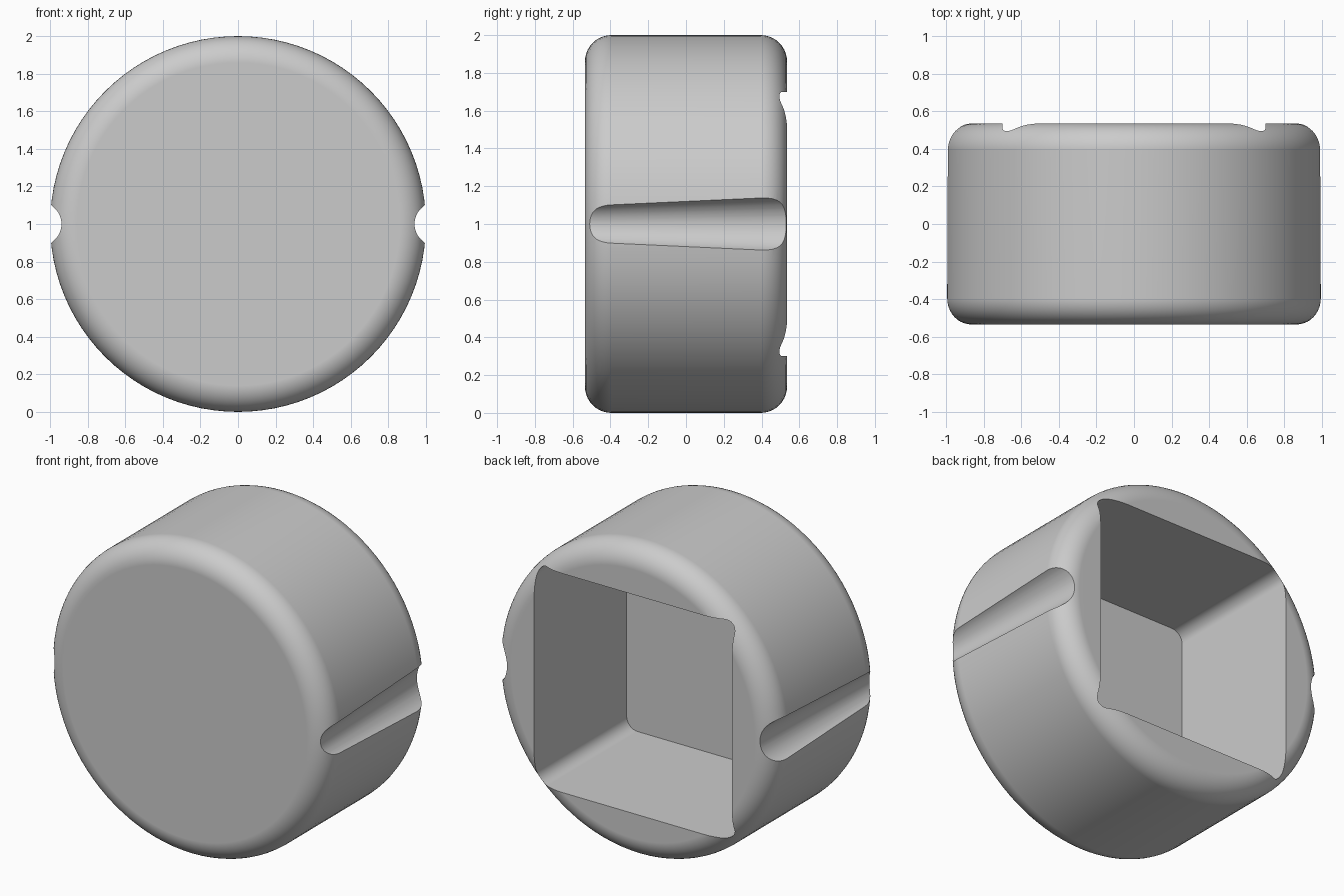
import bpy
import math

RADIUS, HALF_DEPTH, FILLET = 1.0, 0.535, 0.14
cube = bpy.data.objects.get("Cube")
if cube:
    bpy.data.objects.remove(cube)

grey = bpy.data.materials.new("light grey")
grey.use_nodes = True
colour = (0.6, 0.6, 0.6, 1)
grey.diffuse_color = colour
grey.node_tree.nodes["Principled BSDF"].inputs["Base Color"].default_value = colour


def apply_all(obj):
    bpy.context.view_layer.objects.active = obj
    for mod in list(obj.modifiers):
        bpy.ops.object.modifier_apply(modifier=mod.name)


def bake(obj):
    """Put the object's rotation and scale into its mesh."""
    bpy.ops.object.transform_apply(location=False, rotation=True, scale=True)
    obj.data.materials.append(grey)


def cone_along_y(name, location, front_radius, back_radius, length, sides):
    bpy.ops.mesh.primitive_cone_add(
        vertices=sides, radius1=front_radius, radius2=back_radius, depth=length,
        location=location, rotation=(-math.pi / 2, 0, 0))
    obj = bpy.context.object
    obj.name = name
    bake(obj)
    return obj


def round_edges(obj, width, segments, wanted):
    """Bevel only the edges picked by the rule."""
    weights = obj.data.attributes.new("bevel_weight_edge", "FLOAT", "EDGE")
    for edge in obj.data.edges:
        a, b = (obj.data.vertices[i].co for i in edge.vertices)
        weights.data[edge.index].value = float(wanted(a, b))
    mod = obj.modifiers.new("round", "BEVEL")
    mod.limit_method = "WEIGHT"
    mod.width = width
    mod.segments = segments
    apply_all(obj)


# Round body with filleted rims
body = cone_along_y("body", (0, 0, RADIUS), RADIUS, RADIUS, 2 * HALF_DEPTH, 96)
round_edges(body, FILLET, 10, lambda a, b: abs(a.y - b.y) < 0.01)

# Square pocket with rounded upright corners, open at the back
floor_y, mouth_y = -0.40, 0.8
bpy.ops.mesh.primitive_cube_add(size=1, location=(0, (floor_y + mouth_y) / 2, RADIUS))
pocket = bpy.context.object
pocket.name = "pocket_cutter"
pocket.scale = (1.4, mouth_y - floor_y, 1.4)
bake(pocket)
round_edges(pocket, 0.077, 8, lambda a, b: abs(a.y - b.y) > 0.1)

# Tapered grip grooves, wider toward the back
cutters = [pocket]
for side, x in (("left", 1.051), ("right", -1.051)):
    cutters.append(cone_along_y(side + "_groove_cutter", (x, 0, RADIUS), 0.103, 0.164, 1.4, 48))

for cutter in cutters:
    mod = body.modifiers.new("cut", "BOOLEAN")
    mod.operation = "DIFFERENCE"
    mod.solver = "EXACT"
    mod.object = cutter
apply_all(body)
for cutter in cutters:
    bpy.data.objects.remove(cutter)

# Smooth shading with crisp cut edges
bpy.ops.object.select_all(action="DESELECT")
body.select_set(True)
bpy.context.view_layer.objects.active = body
bpy.ops.object.shade_smooth_by_angle(angle=math.radians(30))
normals = body.modifiers.new("even normals", "WEIGHTED_NORMAL")
normals.keep_sharp = True
